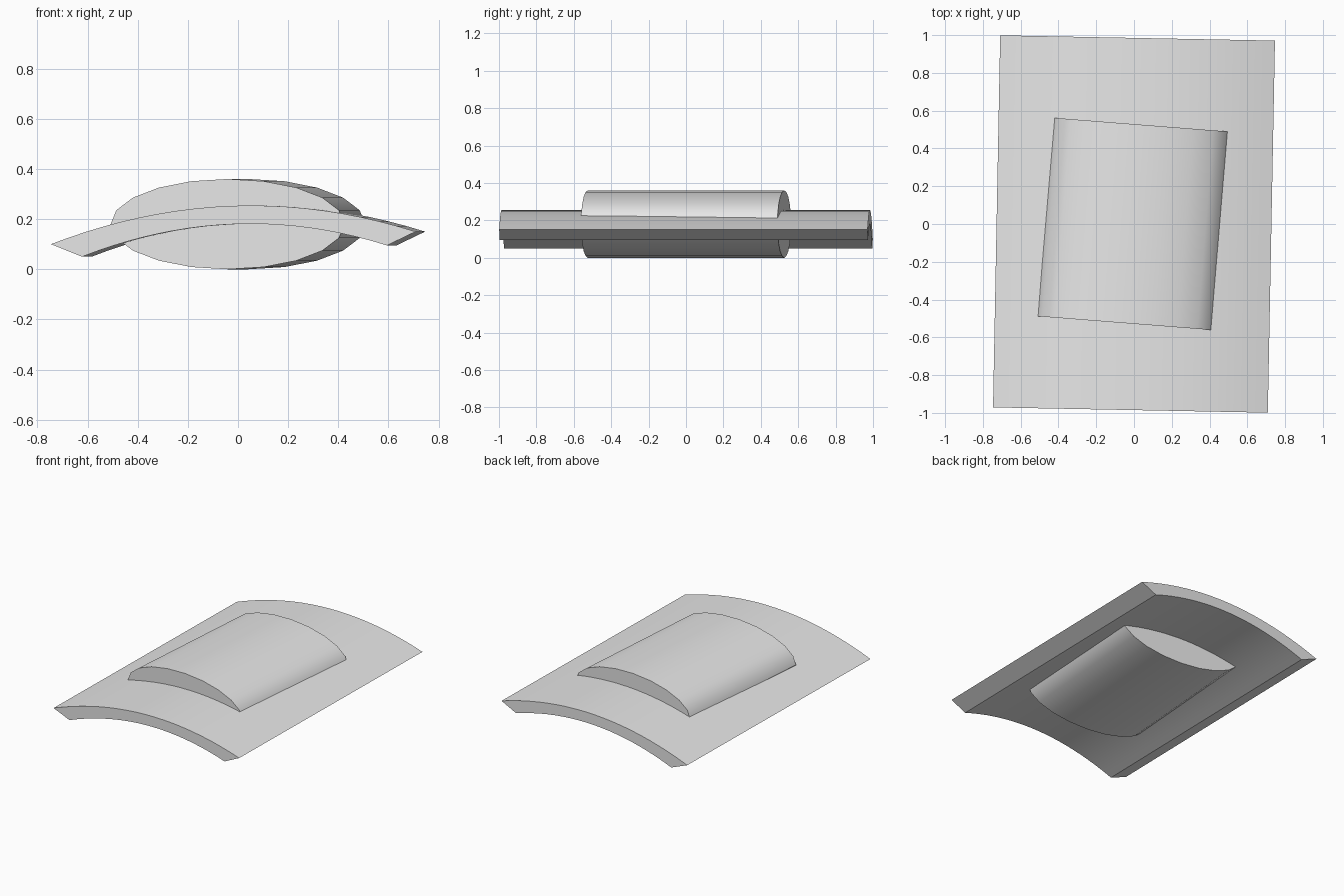
import bpy, math

if "Cube" in bpy.data.objects:
    bpy.data.objects.remove(bpy.data.objects["Cube"])

mat = bpy.data.materials.new("light_grey")
mat.diffuse_color = (0.8, 0.8, 0.8, 1)
mat.use_nodes = True
mat.node_tree.nodes["Principled BSDF"].inputs["Base Color"].default_value = mat.diffuse_color


def extrude(name, profile, half_len, turn):
    """Closed x/z profile extruded along y, then turned about z."""
    n = len(profile)
    verts = [(x, y, z) for y in (-half_len, half_len) for x, z in profile]
    faces = [(i, (i + 1) % n, n + (i + 1) % n, n + i) for i in range(n)]
    faces += [tuple(reversed(range(n))), tuple(range(n, 2 * n))]
    me = bpy.data.meshes.new(name)
    me.from_pydata(verts, [], faces)
    me.materials.append(mat)
    ob = bpy.data.objects.new(name, me)
    bpy.context.collection.objects.link(ob)
    ob.rotation_euler.z = math.radians(turn)
    # consistent outward normals
    bpy.context.view_layer.objects.active = ob
    ob.select_set(True)
    bpy.ops.object.mode_set(mode='EDIT')
    bpy.ops.mesh.select_all(action='SELECT')
    bpy.ops.mesh.normals_make_consistent(inside=False)
    bpy.ops.object.mode_set(mode='OBJECT')
    bpy.ops.object.shade_smooth_by_angle(angle=math.radians(35))
    ob.select_set(False)
    return ob


def arch(p, q, sag, n=20):
    """Shallow bow from p to q."""
    pts = []
    for i in range(n + 1):
        t = i / n
        rise = sag * (1 - (2 * t - 1) ** 2)
        pts.append((p[0] + (q[0] - p[0]) * t, p[1] + (q[1] - p[1]) * t + rise))
    return pts


# curved, slightly tilted plate
outer = arch((-0.7275, 0.10), (0.7275, 0.15), 0.128)
inner = arch((-0.603, 0.05), (0.613, 0.095), 0.1075)
extrude("curved_plate", outer + inner[::-1], 0.985, -1.1)

# flattened oval bar passing through the plate
oval = [(0.468 * math.sin(a), 0.18 + 0.18 * math.cos(a))
        for a in (math.tau * i / 20 for i in range(20))]
extrude("oval_core", oval, 0.527, -4.5)
